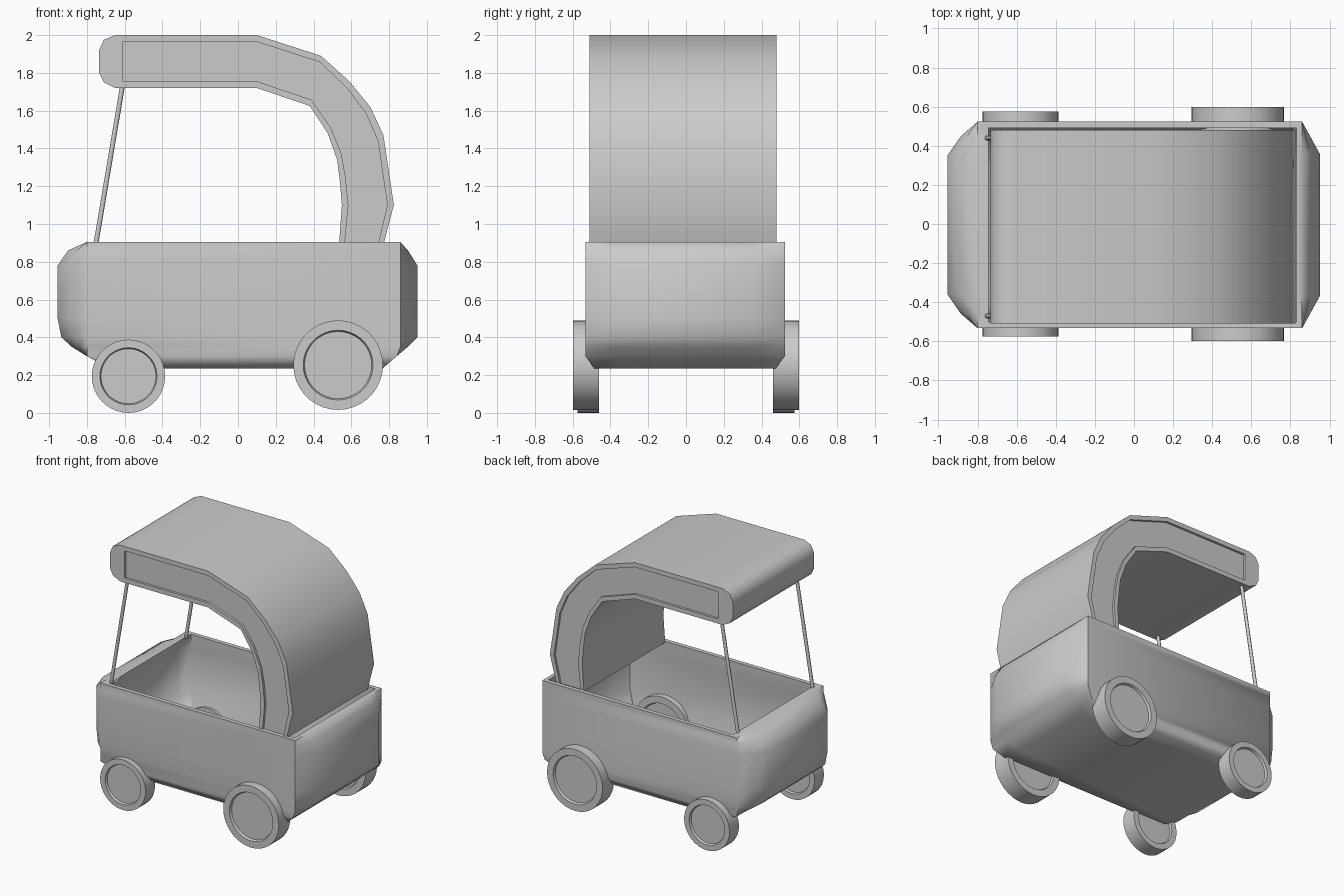
import bpy, bmesh, math
from mathutils import Vector

if "Cube" in bpy.data.objects:
    bpy.data.objects.remove(bpy.data.objects["Cube"], do_unlink=True)

grey = bpy.data.materials.new("plain_grey")
grey.use_nodes = True
grey.diffuse_color = (0.6, 0.6, 0.6, 1)
grey.node_tree.nodes["Principled BSDF"].inputs["Base Color"].default_value = (0.6, 0.6, 0.6, 1)


def loft(name, rings, angle=50):
    """Skin a list of equal-length rings and cap both ends."""
    bm = bmesh.new()
    rows = [[bm.verts.new(p) for p in ring] for ring in rings]
    for a, b in zip(rows, rows[1:]):
        for i in range(len(a)):
            j = (i + 1) % len(a)
            bm.faces.new((a[i], a[j], b[j], b[i]))
    bm.faces.new(rows[0])
    bm.faces.new(rows[-1])
    bmesh.ops.remove_doubles(bm, verts=bm.verts, dist=0.0005)
    bmesh.ops.recalc_face_normals(bm, faces=bm.faces)
    mesh = bpy.data.meshes.new(name)
    bm.to_mesh(mesh)
    bm.free()
    mesh.materials.append(grey)
    ob = bpy.data.objects.new(name, mesh)
    bpy.context.collection.objects.link(ob)
    bpy.ops.object.select_all(action='DESELECT')
    ob.select_set(True)
    bpy.context.view_layer.objects.active = ob
    bpy.ops.object.shade_smooth_by_angle(angle=math.radians(angle))
    return ob


# Tub body: outline rings from the bottom, over the rim, down to the floor
def outline(z, left, right, half, side_l=-0.80, side_r=0.86):
    sl, sr = max(side_l, left), min(side_r, right)
    mid = sl + (left - sl) * 0.55
    near = [(sr, half), (sl, half), (mid, half * 0.86), (left, half * 0.67)]
    far = [(x, -y) for x, y in reversed(near)]
    ring = [(right, half * 0.69)] + near + far + [(right, -half * 0.69)]
    return [(x, y - 0.005, z) for x, y in ring]


outer = [(0.235, -0.68, 0.765, 0.48), (0.30, -0.80, 0.84, 0.528),
         (0.35, -0.88, 0.90, 0.528), (0.40, -0.935, 0.95, 0.528),
         (0.50, -0.955, 0.95, 0.528), (0.78, -0.955, 0.95, 0.528),
         (0.86, -0.90, 0.90, 0.528), (0.905, -0.80, 0.86, 0.528)]
inner = [(0.905, -0.745, 0.83, 0.495), (0.80, -0.87, 0.89, 0.50),
         (0.45, -0.87, 0.89, 0.50), (0.28, -0.70, 0.76, 0.46)]
loft("tub_body", [outline(*r) for r in outer]
     + [outline(*r, -0.745, 0.83) for r in inner], 55)

# Arched canopy: paired top and underside points, with recessed side panels
stations = [((-0.735, 1.92), (-0.735, 1.80)), ((-0.71, 1.975), (-0.71, 1.75)),
            ((-0.65, 2.0), (-0.65, 1.72)), ((-0.61, 2.0), (-0.61, 1.72)),
            ((-0.61, 2.0), (-0.61, 1.72)), ((0.10, 2.0), (0.10, 1.72)),
            ((0.44, 1.89), (0.38, 1.625)), ((0.59, 1.755), (0.475, 1.48)),
            ((0.70, 1.62), (0.525, 1.34)), ((0.77, 1.47), (0.54, 1.22)),
            ((0.825, 1.10), (0.55, 1.10)), ((0.77, 0.89), (0.535, 0.89))]


def canopy_ring(top, under, depth):
    o, i = Vector(top), Vector(under)
    po, pi = o.lerp(i, 0.125), i.lerp(o, 0.125)
    half = 0.495
    near = [(o, half), (po, half), (po, half - depth),
            (pi, half - depth), (pi, half), (i, half)]
    full = near + [(p, -y) for p, y in reversed(near)]
    return [(p.x, y - 0.015, p.y) for p, y in full]


loft("arched_canopy", [canopy_ring(o, i, 0.018 if n > 3 else 0)
                       for n, (o, i) in enumerate(stations)], 45)


# Slim posts holding up the canopy
def circle(centre, r, count, axis):
    pts = []
    for k in range(count):
        a = 2 * math.pi * k / count
        c, s = r * math.cos(a), r * math.sin(a)
        off = (c, s, 0) if axis == 'Z' else (c, 0, s)
        pts.append(Vector(centre) + Vector(off))
    return pts


for label, y in (("right", -0.47), ("left", 0.44)):
    loft(label + "_post", [circle((-0.753, y, 0.89), 0.013, 8, 'Z'),
                           circle((-0.61, y, 1.74), 0.013, 8, 'Z')])

# Wheels: tyre with a recessed hub disc on the outer face
for label, x, r, width in (("small", -0.58, 0.194, 0.575), ("large", 0.53, 0.237, 0.598)):
    z = 0.194 if label == "small" else 0.253
    for side, s in (("right", -1), ("left", 1)):
        profile = [(0.75, 0.475), (0.78, 0.46), (1, 0.46), (1, width),
                   (0.78, width), (0.75, width - 0.018)]
        loft(f"{label}_{side}_wheel",
             [circle((x, s * y, z), r * f, 36, 'Y') for f, y in profile], 40)
